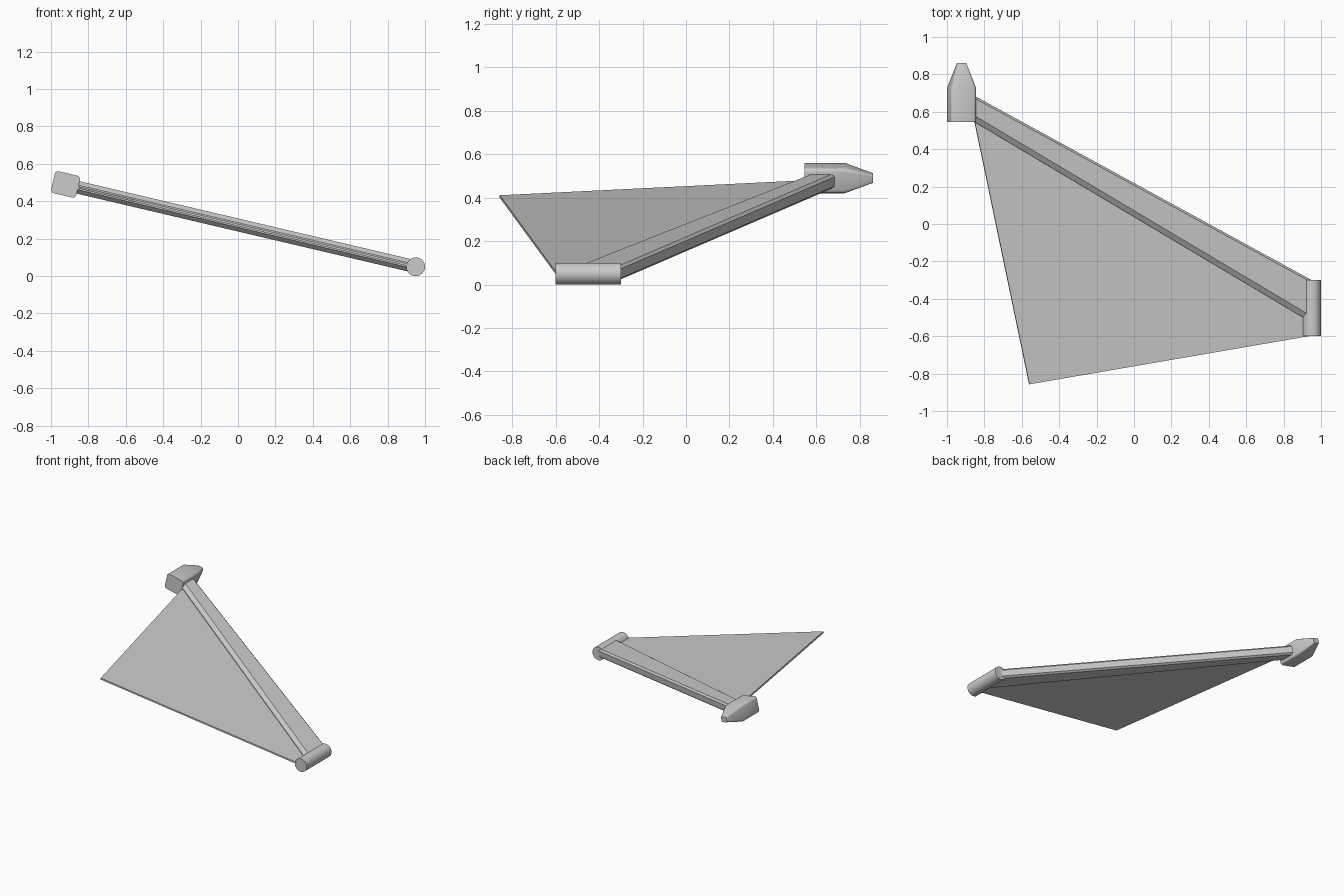
import bpy, bmesh, math
from mathutils import Vector

if "Cube" in bpy.data.objects:
    bpy.data.objects.remove(bpy.data.objects["Cube"])

TILT = math.atan(0.235)          # upward slope of the wing toward -x
NORMAL = Vector((math.sin(TILT), 0, math.cos(TILT)))
ALONG = Vector((math.cos(TILT), 0, -math.sin(TILT)))


def on_wing(x, y, d):
    """Point in the tilted wing plane, lifted d along its normal."""
    return Vector((x, y, 0.05 + math.tan(TILT) * (0.95 - x))) + NORMAL * d


def loft(name, rings, smooth=None):
    """Join equal-length rings of points into a closed solid."""
    bm = bmesh.new()
    rows = [[bm.verts.new(p) for p in ring] for ring in rings]
    n = len(rows[0])
    for a, b in zip(rows, rows[1:]):
        for i in range(n):
            j = (i + 1) % n
            bm.faces.new((a[i], a[j], b[j], b[i]))
    bm.faces.new(rows[0])
    bm.faces.new(rows[-1])
    bmesh.ops.recalc_face_normals(bm, faces=bm.faces[:])
    mesh = bpy.data.meshes.new(name)
    bm.to_mesh(mesh)
    bm.free()
    ob = bpy.data.objects.new(name, mesh)
    bpy.context.collection.objects.link(ob)
    if smooth:
        bpy.context.view_layer.objects.active = ob
        ob.select_set(True)
        bpy.ops.object.shade_smooth_by_angle(angle=math.radians(smooth))
        ob.select_set(False)
    return ob


def rounded_rect(w, h, r, steps=3):
    pts = []
    for k, (sx, sy) in enumerate(((1, 1), (-1, 1), (-1, -1), (1, -1))):
        for s in range(steps + 1):
            a = math.pi / 2 * (k + s / steps)
            pts.append((sx * (w / 2 - r) + r * math.cos(a),
                        sy * (h / 2 - r) + r * math.sin(a)))
    return pts


# Root hinge: cylinder along y
loft("hinge", [[(0.95 + 0.05 * math.cos(a), y, 0.05 + 0.05 * math.sin(a))
                for a in (math.tau * i / 32 for i in range(32))]
               for y in (-0.6, -0.3)], 30)


# Leading spar: chamfered bar tapering from hinge to tip pod
def spar_ring(x, front, rear):
    half = [(front, 0.022), (front - 0.014, 0.034),
            (rear + 0.03, 0.034), (rear, 0.012)]
    prof = half + [(y, -d) for y, d in reversed(half)]
    return [on_wing(x, y, d) for y, d in prof]


loft("leading_spar", [spar_ring(0.945, -0.3, -0.525),
                      spar_ring(-0.87, 0.692, 0.555)])

# Thin triangular wing membrane
corners = [(-0.855, 0.56), (-0.56, -0.857), (0.95, -0.597), (0.95, -0.5)]
loft("wing_membrane", [[on_wing(x, y, d) for x, y in corners]
                       for d in (-0.006, 0.006)])

# Tip pod: rounded box tapering to a blunt nose
centre = Vector((-0.922, 0, 0.49))
loft("tip_pod", [[centre + ALONG * u + NORMAL * v + Vector((0, y, 0))
                  for u, v in rounded_rect(w, h, r)]
                 for y, w, h, r in ((0.545, 0.138, 0.12, 0.018),
                                    (0.73, 0.138, 0.12, 0.018),
                                    (0.86, 0.046, 0.038, 0.006))], 32)
